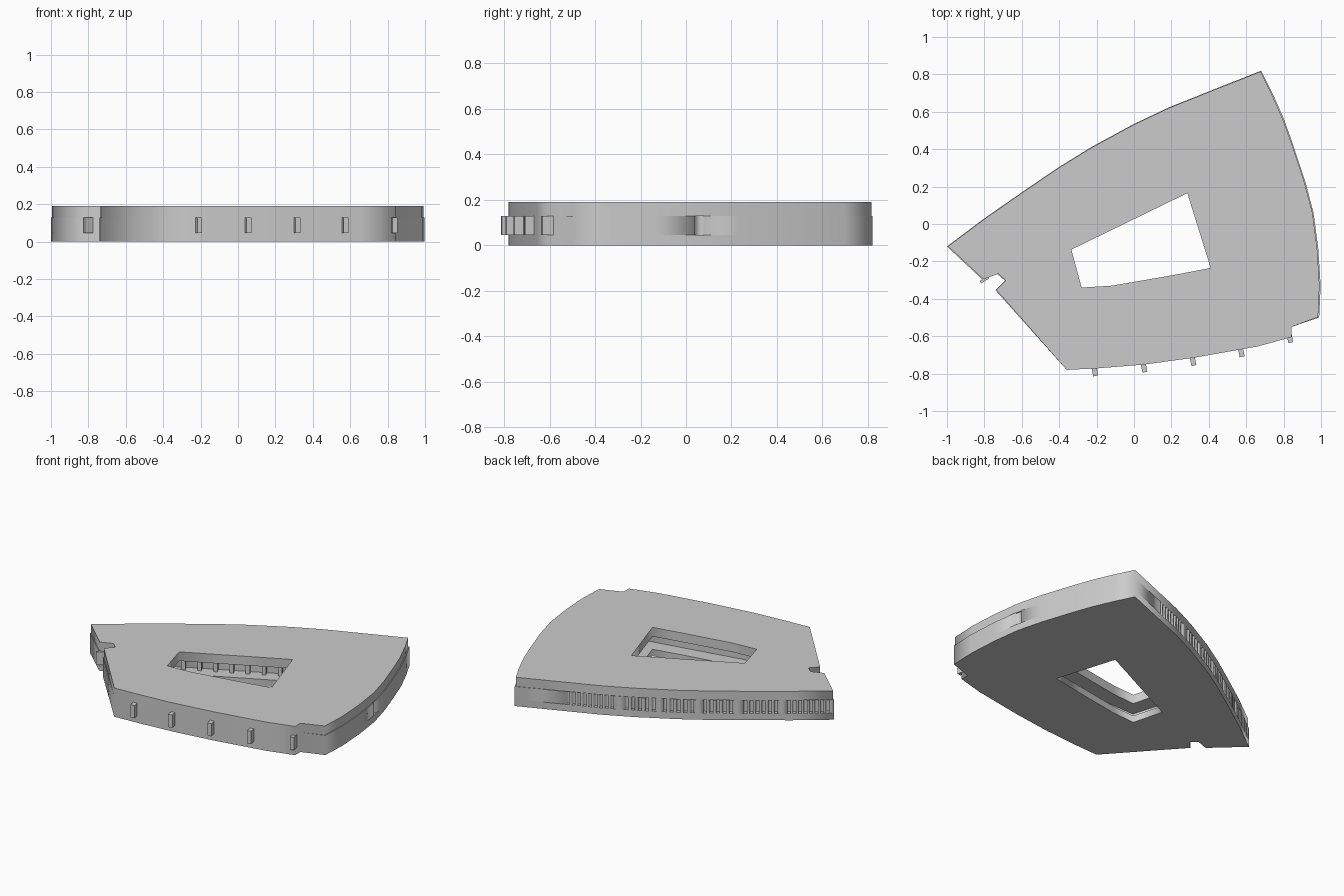
import bpy
from math import atan2
from mathutils import Vector as V

if "Cube" in bpy.data.objects:
    bpy.data.objects.remove(bpy.data.objects["Cube"])

# Plan outlines, clockwise from the west tip
BACK = [(-1, -.12), (-.8, .03), (-.57, .19), (-.4, .305), (-.23, .41), (0, .535), (.19, .625), (.68, .82)]
RIGHT = [(.74, .70), (.8, .565), (.845, .44), (.915, .23), (.96, .06), (.985, -.13), (.998, -.33), (.99, -.5)]
FRONT = [(.842, -.55), (.842, -.605), (.66, -.655), (.32, -.715), (.05, -.752), (-.2, -.772), (-.36, -.78)]
LEFT = [(-.74, -.355), (-.69, -.303), (-.73, -.268), (-.81, -.297)]
COURT = [(-.335, -.137), (.285, .165), (.41, -.235), (.2, -.275), (-.12, -.33), (-.28, -.34)]
COURT_WIDE = [(-.46, -.09), (.34, .30), (.53, -.31), (.2, -.37), (-.12, -.43), (-.36, -.44)]


def slab(name, loops, z0, z1):
    cu = bpy.data.curves.new(name, 'CURVE')
    cu.dimensions = '2D'
    cu.fill_mode = 'BOTH'
    cu.extrude = (z1 - z0) / 2
    for pts in loops:
        sp = cu.splines.new('POLY')
        sp.points.add(len(pts) - 1)
        for p, q in zip(sp.points, pts):
            p.co = (q[0], q[1], 0, 1)
        sp.use_cyclic_u = True
    ob = bpy.data.objects.new(name, cu)
    bpy.context.collection.objects.link(ob)
    ob.location.z = (z0 + z1) / 2
    bpy.ops.object.select_all(action='DESELECT')
    ob.select_set(True)
    bpy.context.view_layer.objects.active = ob
    bpy.ops.object.convert(target='MESH')
    return bpy.context.object


def notched(path, centres, half, depth):
    """Cut square window niches into an open path at the given fractions."""
    pts = [V(p) for p in path]
    lens = [(b - a).length for a, b in zip(pts, pts[1:])]
    total = sum(lens)

    def at(s):
        for i, l in enumerate(lens):
            if s <= l or i == len(lens) - 1:
                d = (pts[i + 1] - pts[i]).normalized()
                return pts[i] + d * s, V((d.y, -d.x))
            s -= l

    cuts = [c * total for c in centres]
    out, acc = [], 0
    for p, l in zip(pts, lens + [0]):
        if not any(abs(acc - c) <= half for c in cuts):
            out.append((acc, p))
        acc += l
    for c in cuts:
        n = at(c)[1] * depth
        a, b = at(c - half)[0], at(c + half)[0]
        out += [(c - half, a), (c - half + 1e-5, a + n), (c + half - 1e-5, b + n), (c + half, b)]
    return [tuple(p) for s, p in sorted(out, key=lambda t: t[0])]


def fin(name, x, y, dx, dy, length, width=.027, z0=.045, z1=.13):
    bpy.ops.mesh.primitive_cube_add(size=1, location=(x, y, (z0 + z1) / 2),
                                    rotation=(0, 0, atan2(dy, dx)))
    ob = bpy.context.object
    ob.name = name
    ob.scale = (length, width, z1 - z0)


# Groups of narrow niches along the back: start, end, count
groups = [(.02, .14, 8), (.18, .275, 6), (.32, .40, 5), (.44, .525, 5), (.56, .645, 5), (.69, .83, 9)]
niches = [a + (b - a) * i / (n - 1) for a, b, n in groups for i in range(n)]
back_niches = notched(BACK, niches, .009, .025)
right_niche = notched(RIGHT, [.545], .022, .012)

# Three stacked storeys, the middle one set back around the courtyard
slab("base_storey", [BACK + RIGHT + FRONT + LEFT, COURT], 0, .045)
slab("window_storey", [back_niches + right_niche + FRONT + LEFT, COURT_WIDE], .045, .13)
inset = lambda pts: [(x * .994, y * .994) for x, y in pts]
slab("roof_storey", [inset(BACK + RIGHT) + FRONT + inset(LEFT), COURT], .13, .19)

# Projecting fins on the front and beside the left notch
for i, (x, y) in enumerate([(-.21, -.785), (.053, -.765), (.315, -.73), (.573, -.683), (.833, -.607)]):
    fin(f"front_fin_{i}", x, y, .2, -1, .055)
fin("notch_fin", -.80, -.298, -.9, -.55, .05, .015)

# Short fins on the recessed courtyard wall
a, b = V(COURT_WIDE[0]), V(COURT_WIDE[1])
for i in range(8):
    p = a.lerp(b, .12 + .11 * i)
    fin(f"courtyard_fin_{i}", p.x, p.y, .44, -.9, .07, .025)
